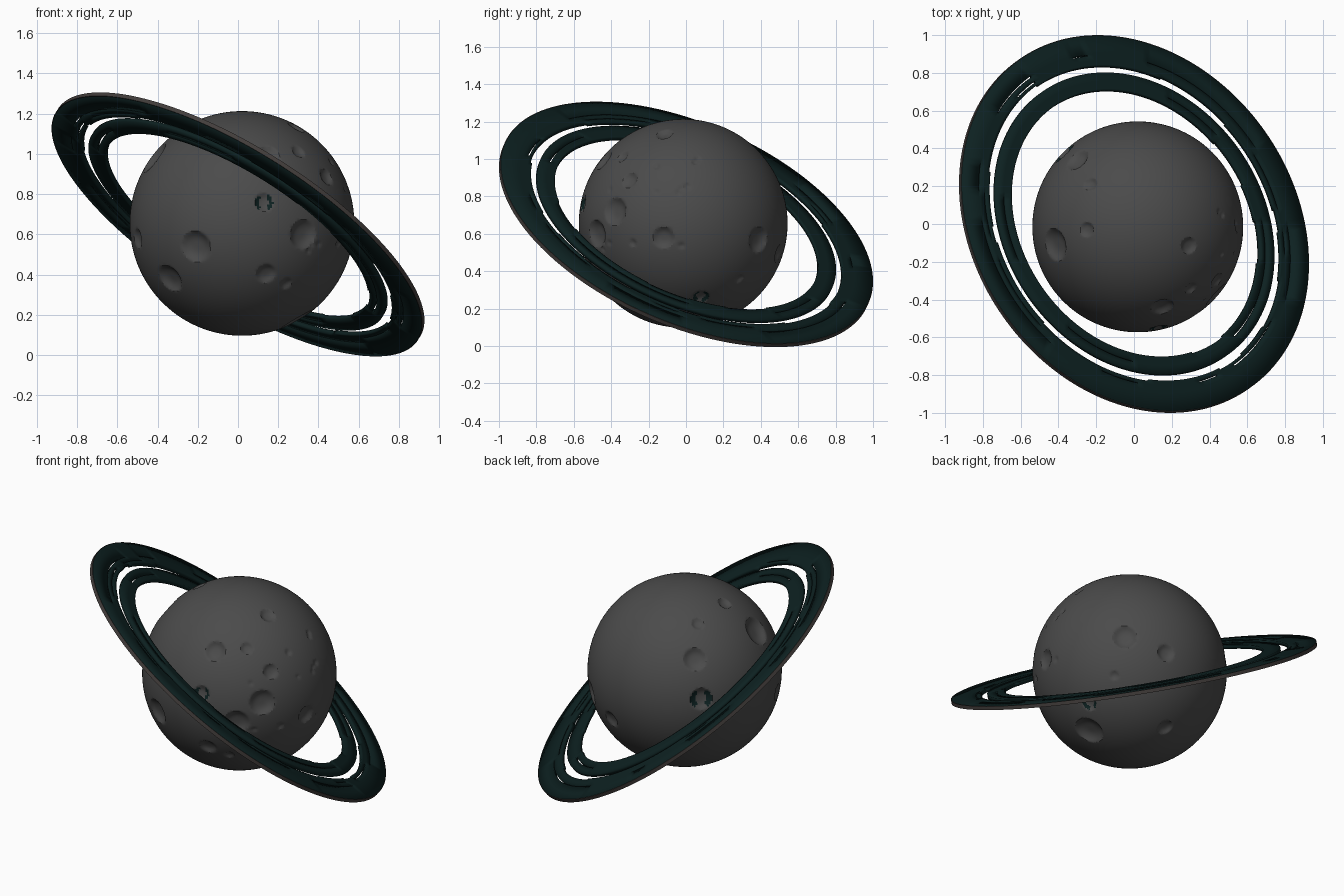
import bpy, bmesh, math, random
from mathutils import Vector

if "Cube" in bpy.data.objects:
    bpy.data.objects.remove(bpy.data.objects["Cube"])

random.seed(4)


def material(name, rgb):
    m = bpy.data.materials.new(name)
    m.diffuse_color = (*rgb, 1)
    m.use_nodes = True
    m.node_tree.nodes["Principled BSDF"].inputs["Base Color"].default_value = m.diffuse_color
    return m


GREY = material("stone grey", (0.07, 0.07, 0.07))
TEAL = material("dark teal", (0.004, 0.015, 0.015))
RIM = material("warm grey", (0.055, 0.047, 0.044))


def make_object(name, bm, mats):
    mesh = bpy.data.meshes.new(name)
    bm.to_mesh(mesh)
    bm.free()
    ob = bpy.data.objects.new(name, mesh)
    bpy.context.collection.objects.link(ob)
    for m in mats:
        mesh.materials.append(m)
    return ob


def smooth(ob, degrees):
    bpy.ops.object.select_all(action='DESELECT')
    ob.select_set(True)
    bpy.context.view_layer.objects.active = ob
    bpy.ops.object.shade_smooth_by_angle(angle=math.radians(degrees))


# ---- planet: sphere with craters placed by viewing side ----
CENTRE = Vector((0.02, -0.015, 0.655))
RADIUS = 0.558


def crater(azimuth, elevation, u, v, size):
    """Direction and angular size of a crater seen at (u, v) from one side."""
    a, e = math.radians(azimuth), math.radians(elevation)
    toward = Vector((math.cos(a) * math.cos(e), math.sin(a) * math.cos(e), math.sin(e)))
    right = Vector((-math.sin(a), math.cos(a), 0))
    up = toward.cross(right)
    w = math.sqrt(max(0, RADIUS ** 2 - u * u - v * v))
    return (right * u + up * v + toward * w).normalized(), size / RADIUS


FRONT = [(-.23, -.115, .078), (-.36, -.275, .075), (-.52, -.075, .05),
         (.12, -.25, .05), (.305, -.055, .075), (.22, -.3, .03)]
TOP = [(-.44, -.095, .088), (-.27, -.015, .04), (-.25, .225, .036),
       (-.32, .355, .066), (.27, -.1, .045), (.13, -.425, .06),
       (.28, -.325, .036), (.42, -.285, .045)]
RIGHT = [(-.365, .065, .075), (-.105, -.075, .058), (.3, -.295, .026)]
BELOW = [(.02, .18, .07), (.25, .08, .05), (-.22, -.345, .088), (.22, -.345, .046)]

painted = [crater(-90, 0, .11, .105, .047), crater(0, 0, .095, -.395, .045),
           crater(135, 27, 0, -.19, .065)]
craters = list(painted)
for azimuth, elevation, spots in ((-90, 0, FRONT), (-90, 90, TOP),
                                  (0, 0, RIGHT), (45, -28, BELOW)):
    craters += [crater(azimuth, elevation, *s) for s in spots]
# small craters scattered over the pitted right front side
for _ in range(14):
    craters.append(crater(-25, 15, random.uniform(-.35, .3),
                          random.uniform(-.3, .35), random.uniform(.012, .022)))

bm = bmesh.new()
bmesh.ops.create_uvsphere(bm, u_segments=320, v_segments=180, radius=1)
for v in bm.verts:
    d = v.co.normalized()
    depth = 0
    for c, size in craters:
        dot = d.dot(c)
        if dot > 0.97:
            q = math.acos(min(1, dot)) / size
            if q < 1:
                depth = max(depth, 0.38 * size * (1 - q ** 3))
    v.co = d * (1 - depth) * RADIUS + CENTRE
# teal patches inside the painted craters
for f in bm.faces:
    d = (f.calc_center_median() - CENTRE).normalized()
    for c, size in painted:
        if d.dot(c) > 0.97:
            q = math.acos(min(1, d.dot(c))) / size
            across = (d - c).dot(Vector((0, 0, 1)).cross(c).normalized())
            turn = math.atan2((d - c).z, across)
            if 0.55 < q < 0.97 and math.cos(2 * turn) > -0.45:
                f.material_index = 1
planet = make_object("planet", bm, [GREY, TEAL])
smooth(planet, 25)

# ---- rings: concentric tracks, alternately broken and solid ----
R, THICK, SEG = 1.06, 0.022, 180
TILT = Vector((0.499, 0.349, 0.793)).to_track_quat('Z', 'Y')
INNER_BAND = (.710, .717, .750, .757, .804)
OUTER_BAND = (.838, .846, .862, .868, .895, .901, 1)

bm = bmesh.new()
cache = {}


def corner(fraction, i):
    key = (fraction, i % SEG)
    if key not in cache:
        a = 2 * math.pi * key[1] / SEG
        cache[key] = bm.verts.new((R * fraction * math.cos(a), R * fraction * math.sin(a), 0))
    return cache[key]


for band in (INNER_BAND, OUTER_BAND):
    for n in range(len(band) - 1):
        inner, outer = band[n], band[n + 1]
        share = 1 if n % 2 else 0.65
        i = 0
        while i < SEG:
            run = min(random.randint(3, 14), SEG - i)
            if random.random() < share:
                for k in range(i, i + run):
                    bm.faces.new((corner(inner, k), corner(outer, k),
                                  corner(outer, k + 1), corner(inner, k + 1)))
            i += run
rings = make_object("rings", bm, [TEAL])
sol = rings.modifiers.new("thickness", 'SOLIDIFY')
sol.thickness, sol.offset = THICK, 0

# ---- outer rim: thin grey band around the rings ----
bm = bmesh.new()
loops = []
for r, z in ((R, -1), (R + .003, -1), (R + .003, 1), (R, 1)):
    loops.append([bm.verts.new((r * math.cos(2 * math.pi * i / SEG),
                                r * math.sin(2 * math.pi * i / SEG),
                                z * THICK / 2)) for i in range(SEG)])
for n in range(3):
    for i in range(SEG):
        j = (i + 1) % SEG
        bm.faces.new((loops[n][i], loops[n][j], loops[n + 1][j], loops[n + 1][i]))
rim = make_object("ring_rim", bm, [RIM])

for ob in (rings, rim):
    ob.rotation_mode = 'QUATERNION'
    ob.rotation_quaternion = TILT
    ob.location = (0, 0, 0.65)
    smooth(ob, 30)
